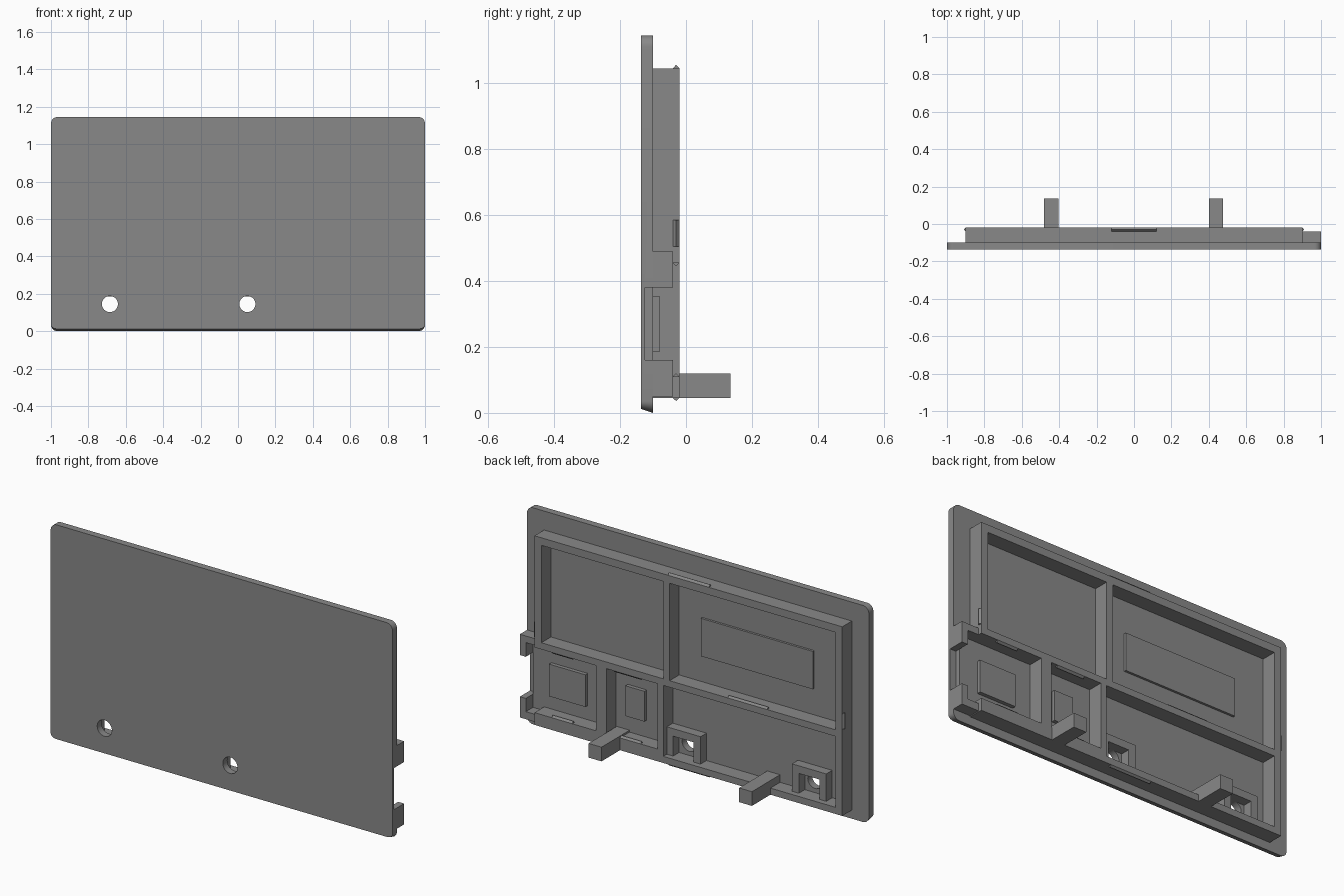
import bpy, bmesh, math

if "Cube" in bpy.data.objects:
    bpy.data.objects.remove(bpy.data.objects["Cube"])

grey = bpy.data.materials.new("plain grey")
grey.diffuse_color = (0.25, 0.25, 0.25, 1)
grey.use_nodes = True
grey.node_tree.nodes["Principled BSDF"].inputs["Base Color"].default_value = grey.diffuse_color
FLOOR, RIM = -0.10, -0.02          # back of plate, top of ribs


def make(name, bm):
    bmesh.ops.recalc_face_normals(bm, faces=bm.faces)
    me = bpy.data.meshes.new(name)
    bm.to_mesh(me)
    bm.free()
    me.materials.append(grey)
    ob = bpy.data.objects.new(name, me)
    bpy.context.collection.objects.link(ob)
    return ob


def prism(name, pts, to3d, a, b):
    """Extrude a 2D outline from a to b along the remaining axis."""
    bm = bmesh.new()
    lo = [bm.verts.new(to3d(p, q, a)) for p, q in pts]
    hi = [bm.verts.new(to3d(p, q, b)) for p, q in pts]
    bm.faces.new(lo)
    bm.faces.new(hi)
    n = len(pts)
    for i in range(n):
        j = (i + 1) % n
        bm.faces.new((lo[i], lo[j], hi[j], hi[i]))
    return make(name, bm)


def box(name, x0, x1, z0, z1, y1=RIM, y0=FLOOR):
    pts = [(x0, z0), (x1, z0), (x1, z1), (x0, z1)]
    return prism(name, pts, lambda x, z, y: (x, y, z), y0, y1)


# Rounded cover plate, underside sloping up towards the front
R, W, H = 0.035, 1.0, 1.145
outline = []
for k, (cx, cz) in enumerate([(W - R, H - R), (R - W, H - R), (R - W, R), (W - R, R)]):
    for s in range(9):
        a = math.pi / 2 * (k + s / 8)
        outline.append((cx + R * math.cos(a), cz + R * math.sin(a)))
plate = prism("cover_plate", outline, lambda x, z, y: (x, y, z), -0.137, FLOOR)
for v in plate.data.vertices:
    if v.co.y < -0.12 and v.co.z < R:
        v.co.z += 0.012 * (1 - v.co.z / R)

# Button holes and side port notch
HOLES = [(-0.685, 0.145), (0.05, 0.145)]
cutters = [box("notch_cutter", 0.965, 1.05, 0.16, 0.38, -0.05, -0.125)]
for x, z in HOLES:
    ring = [(x + 0.043 * math.cos(i * math.pi / 16), z + 0.043 * math.sin(i * math.pi / 16))
            for i in range(32)]
    cutters.append(prism("hole_cutter", ring, lambda p, q, y: (p, y, q), -0.3, 0.1))
for c in cutters:
    c.hide_render = True
    m = plate.modifiers.new("cut", "BOOLEAN")
    m.object, m.operation, m.solver = c, "DIFFERENCE", "EXACT"
    bpy.context.view_layer.objects.active = plate
    bpy.ops.object.modifier_apply(modifier=m.name)
    bpy.data.objects.remove(c)
bpy.ops.object.select_all(action="DESELECT")
plate.select_set(True)
bpy.ops.object.shade_smooth_by_angle()

# Rib frame and dividers
box("top_rib", -0.9, 0.9, 1.005, 1.045)
box("bottom_rib", -0.9, 0.9, 0.045, 0.08)
box("left_rib", -0.9, -0.86, 0.08, 1.005)
box("right_rib", 0.86, 0.9, 0.49, 1.005)
box("middle_shelf", -0.86, 0.9, 0.455, 0.49)
box("upper_divider", 0.11, 0.147, 0.49, 1.005)

# Lower compartments
box("compartment_wall", 0.147, 0.182, 0.08, 0.455)
box("compartment_divider", 0.48, 0.54, 0.08, 0.455)
box("compartment_sill", 0.182, 0.9, 0.08, 0.11)

# Port housing reaching the right edge
for name, wall, lip in (("upper", (0.455, 0.49), (0.38, 0.49)),
                        ("lower", (0.05, 0.09), (0.05, 0.16))):
    box(name + "_port_wall", 0.9, 0.965, *wall, -0.04)
    box(name + "_port_lip", 0.965, 1.0, *lip, -0.04)

# Raised pads on the floor
box("display_pad", -0.68, -0.025, 0.63, 0.83, -0.088)
box("port_pad", 0.645, 0.857, 0.185, 0.355, -0.08)
box("small_pad", 0.30, 0.41, 0.20, 0.36, -0.08)

# Button brackets, open at the bottom
for x, z in HOLES:
    box("bracket_top", x - 0.1, x + 0.1, 0.185, 0.225, -0.05)
    for s in (-1, 1):
        box("bracket_leg", min(x + s * 0.1, x + s * 0.06), max(x + s * 0.1, x + s * 0.06),
            0.08, 0.185, -0.05)

# Long pegs
for x in (-0.4425, 0.4375):
    box("peg", x - 0.0375, x + 0.0375, 0.045, 0.12, 0.135)


# Triangular snap ridges
def snap_z(name, x0, x1, z, d):
    prism(name, [(-0.04, z), (-0.03, z + d), (RIM, z)], lambda y, q, x: (x, y, q), x0, x1)


def snap_x(name, x, d, z0, z1):
    prism(name, [(-0.04, x), (-0.03, x + d), (RIM, x)], lambda y, p, z: (p, y, z), z0, z1)


snap_z("top_snap", -0.12, 0.12, 1.045, 0.011)
snap_z("bottom_snap", -0.12, 0.12, 0.045, -0.009)
snap_z("shelf_snap", -0.46, -0.23, 0.49, 0.01)
for x0, x1 in ((0.68, 0.80), (0.28, 0.44)):
    snap_z("sill_snap", x0, x1, 0.11, 0.01)
    snap_z("shelf_under_snap", x0, x1, 0.455, -0.01)
snap_x("left_snap", -0.9, -0.01, 0.505, 0.585)
snap_x("right_snap", 0.9, 0.01, 0.505, 0.585)
